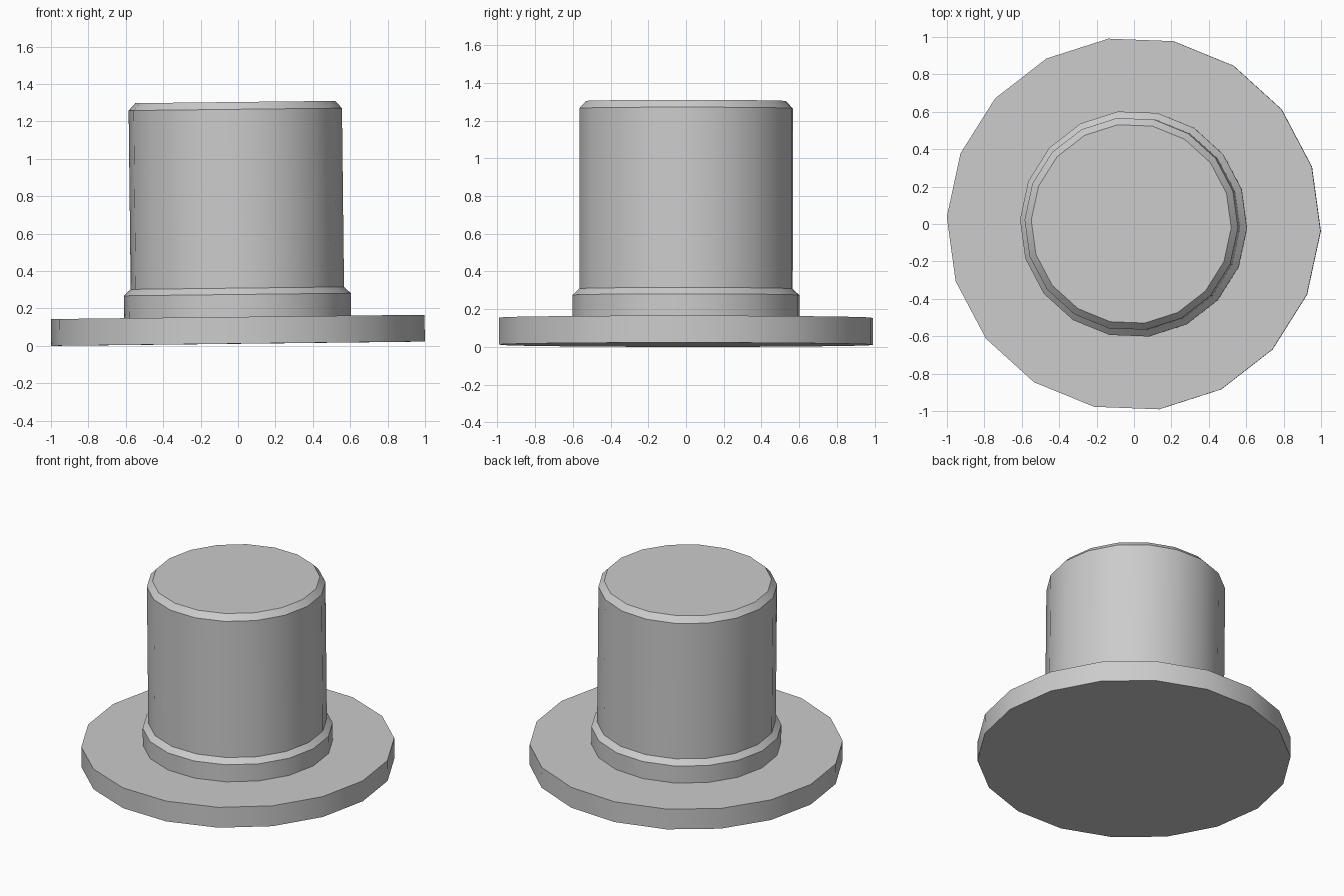
import bpy
import bmesh
import math

SIDES = 18

cube = bpy.data.objects.get("Cube")
if cube:
    bpy.data.objects.remove(cube, do_unlink=True)

# Single felt colour
felt = bpy.data.materials.new("grey felt")
felt.use_nodes = True
grey = (0.6, 0.6, 0.6, 1.0)
felt.diffuse_color = grey
felt.node_tree.nodes["Principled BSDF"].inputs["Base Color"].default_value = grey

# Hat outline as (radius, height), from the underside up to the crown
profile = [(1.0, 0.0), (1.0, 0.143), (0.607, 0.143), (0.607, 0.263),
           (0.571, 0.297), (0.571, 1.253), (0.535, 1.292)]

# Lathe the outline into faceted rings and cap both ends
bm = bmesh.new()
rings = []
for radius, height in profile:
    ring = []
    for i in range(SIDES):
        angle = math.tau * i / SIDES
        ring.append(bm.verts.new((radius * math.cos(angle), radius * math.sin(angle), height)))
    rings.append(ring)
for low, high in zip(rings, rings[1:]):
    for i in range(SIDES):
        j = (i + 1) % SIDES
        bm.faces.new((low[i], low[j], high[j], high[i]))
bm.faces.new(reversed(rings[0]))
bm.faces.new(rings[-1])
bmesh.ops.recalc_face_normals(bm, faces=bm.faces)

mesh = bpy.data.meshes.new("top_hat")
bm.to_mesh(mesh)
bm.free()
mesh.materials.append(felt)
hat = bpy.data.objects.new("top_hat", mesh)
bpy.context.collection.objects.link(hat)

# The hat sits very slightly tilted and turned
hat.rotation_euler = (0, -0.0115, math.radians(-2.2))
hat.location.z = 0.0115

# Smooth round walls, crisp chamfers and rims
bpy.ops.object.select_all(action='DESELECT')
hat.select_set(True)
bpy.context.view_layer.objects.active = hat
bpy.ops.object.shade_smooth_by_angle(angle=math.radians(30))
